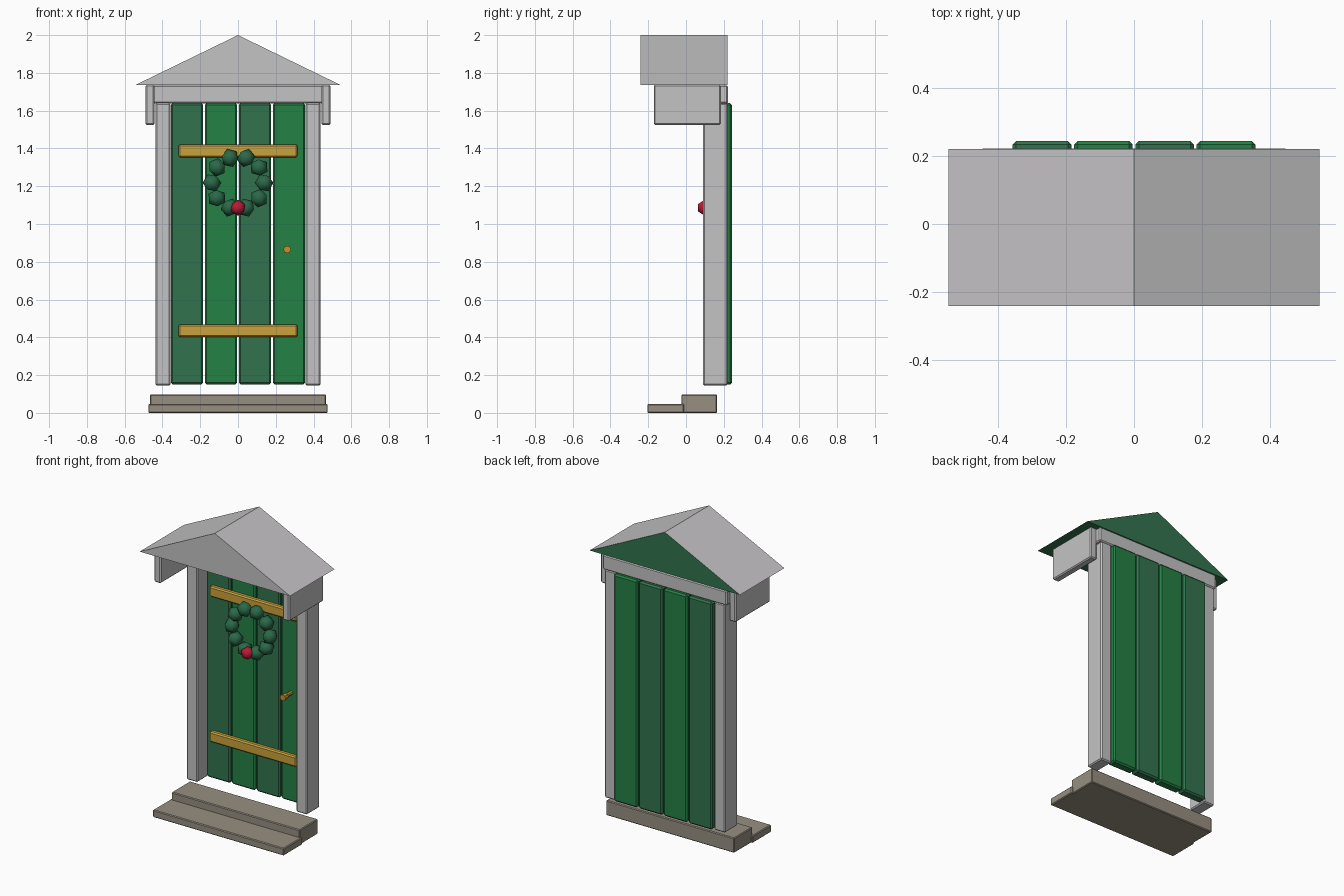
import bpy, bmesh, math
from mathutils import Vector, Matrix

if "Cube" in bpy.data.objects:
    bpy.data.objects.remove(bpy.data.objects["Cube"], do_unlink=True)


def make_material(name, rgb):
    m = bpy.data.materials.new(name)
    m.use_nodes = True
    m.diffuse_color = (*rgb, 1)
    node = next(n for n in m.node_tree.nodes if n.type == 'BSDF_PRINCIPLED')
    node.inputs["Base Color"].default_value = (*rgb, 1)
    return m


WHITE = make_material("pale grey paint", (0.56, 0.55, 0.56))
BRIGHT = make_material("bright green paint", (0.018, 0.22, 0.06))
DARK = make_material("dark green paint", (0.031, 0.175, 0.075))
LEAF = make_material("leaf green", (0.024, 0.14, 0.065))
RED = make_material("berry red", (0.5, 0.01, 0.035))
GOLD = make_material("gold strap", (0.6, 0.36, 0.045))
BRASS = make_material("brass", (0.58, 0.28, 0.03))
STONE = make_material("step stone", (0.31, 0.275, 0.22))


def add_object(name, bm, *mats):
    bmesh.ops.recalc_face_normals(bm, faces=bm.faces)
    mesh = bpy.data.meshes.new(name)
    bm.to_mesh(mesh)
    bm.free()
    for m in mats:
        mesh.materials.append(m)
    ob = bpy.data.objects.new(name, mesh)
    bpy.context.collection.objects.link(ob)
    return ob


def box(name, xs, ys, zs, mat, bevel=0.007):
    bm = bmesh.new()
    lo, hi = Vector((xs[0], ys[0], zs[0])), Vector((xs[1], ys[1], zs[1]))
    bmesh.ops.create_cube(bm, size=1, matrix=Matrix.Translation((lo + hi) / 2)
                          @ Matrix.Diagonal((*(hi - lo), 1)))
    ob = add_object(name, bm, mat)
    mod = ob.modifiers.new("soft edges", 'BEVEL')
    mod.width = bevel
    mod.segments = 1
    return ob


def ball(name, centre, radius, turn, mat):
    bm = bmesh.new()
    bmesh.ops.create_icosphere(bm, subdivisions=1, radius=radius,
                               matrix=Matrix.Translation(centre) @ Matrix.Rotation(turn, 4, 'Y'))
    for f in bm.faces:
        f.smooth = True
    return add_object(name, bm, mat)


def peg(name, x, z, y0, y1, radius, mat):
    bm = bmesh.new()
    bmesh.ops.create_cone(bm, cap_ends=True, segments=8, radius1=radius, radius2=radius,
                          depth=y1 - y0, matrix=Matrix.Translation((x, (y0 + y1) / 2, z))
                          @ Matrix.Rotation(math.pi / 2, 4, 'X'))
    return add_object(name, bm, mat)


# Gabled roof: pale slopes and front, green back and underside
bm = bmesh.new()
front = bm.faces.new([bm.verts.new((x, -0.24, z)) for x, z in
                      ((-0.545, 1.735), (0.545, 1.735), (0, 2.0))])
ext = bmesh.ops.extrude_face_region(bm, geom=[front], use_keep_orig=True)
bmesh.ops.translate(bm, vec=(0, 0.46, 0),
                    verts=[g for g in ext["geom"] if isinstance(g, bmesh.types.BMVert)])
bmesh.ops.recalc_face_normals(bm, faces=bm.faces)
for f in bm.faces:
    f.normal_update()
    f.material_index = 1 if f.normal.y > 0.5 or f.normal.z < -0.5 else 0
add_object("roof", bm, WHITE, DARK)

# Frame: posts, roof brackets and header
for side, label in ((-1, "right"), (1, "left")):
    box(label + "_post", sorted((side * 0.358, side * 0.437)), (0.09, 0.22), (0.145, 1.64), WHITE)
    box(label + "_bracket", sorted((side * 0.442, side * 0.49)), (-0.17, 0.185), (1.525, 1.737), WHITE)
box("header", (-0.45, 0.45), (0.1, 0.222), (1.638, 1.734), WHITE)

# Door planks in alternating greens
for i in range(4):
    x = -0.27 + i * 0.18
    box(f"plank_{i + 1}", (x - 0.086, x + 0.086), (0.18, 0.243), (0.15, 1.64),
        BRIGHT if i % 2 else DARK, 0.01)

# Straps across the planks
for label, z in (("lower", 0.435), ("upper", 1.387)):
    box(label + "_strap", (-0.315, 0.315), (0.15, 0.185), (z - 0.034, z + 0.034), GOLD, 0.008)

# Door knob
peg("knob_stem", 0.26, 0.865, 0.11, 0.185, 0.013, BRASS)
peg("knob", 0.26, 0.865, 0.092, 0.125, 0.02, BRASS)

# Wreath with a berry at the bottom
for k in range(10):
    a = math.radians(36 * k)
    ball(f"wreath_ball_{k + 1}", (0.138 * math.cos(a), 0.134, 1.218 + 0.138 * math.sin(a)),
         0.05, math.pi / 2 - a, LEAF)
ball("wreath_berry", (0, 0.1, 1.086), 0.043, 0, RED)

# Steps
box("lower_step", (-0.475, 0.475), (-0.205, -0.01), (0, 0.048), STONE, 0.005)
box("upper_step", (-0.465, 0.465), (-0.025, 0.165), (0, 0.098), STONE, 0.005)
